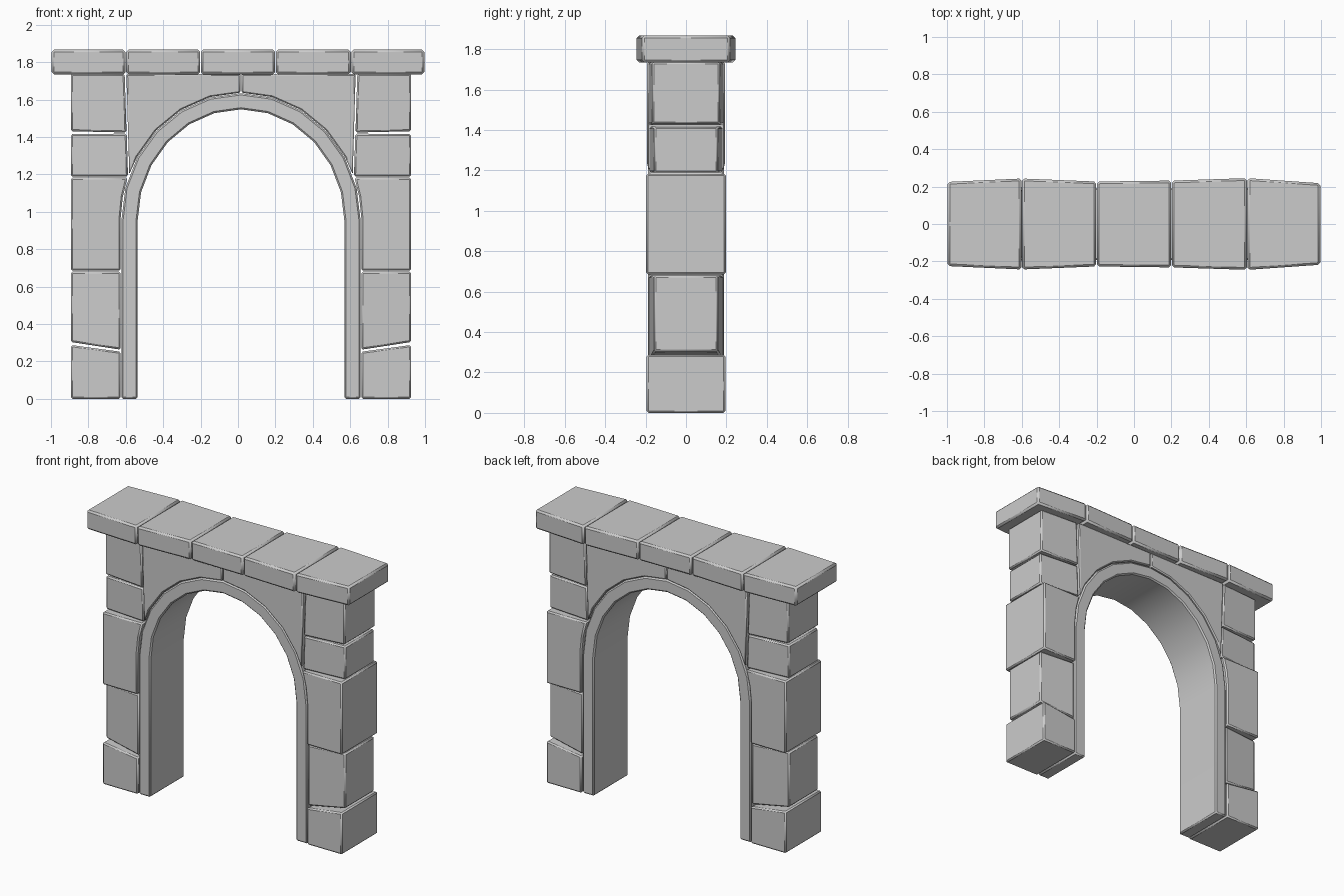
import bpy, bmesh
from math import sin, cos, radians

if "Cube" in bpy.data.objects:
    bpy.data.objects.remove(bpy.data.objects["Cube"])

CX = 0.016          # centre line of the arch body
SPRING = 0.95       # height where the arch starts to curve


def prism(name, outline, d0, d1=None, bevel=0.009):
    """Extrude an (x, z) outline through y; half depth runs from d0 at min x to d1 at max x."""
    d1 = d0 if d1 is None else d1
    xs = [p[0] for p in outline]
    lo, hi = min(xs), max(xs)
    bm = bmesh.new()
    rings = []
    for s in (-1, 1):
        rings.append([bm.verts.new((x, s * (d0 + (d1 - d0) * (x - lo) / (hi - lo)), z))
                      for x, z in outline])
    front, back = rings
    bm.faces.new(front)
    bm.faces.new(back[::-1])
    n = len(outline)
    for i in range(n):
        j = (i + 1) % n
        bm.faces.new((front[i], back[i], back[j], front[j]))
    bmesh.ops.recalc_face_normals(bm, faces=bm.faces[:])
    mesh = bpy.data.meshes.new(name)
    bm.to_mesh(mesh)
    bm.free()
    ob = bpy.data.objects.new(name, mesh)
    bpy.context.collection.objects.link(ob)
    mod = ob.modifiers.new("chamfer", 'BEVEL')
    mod.width = bevel
    mod.segments = 1
    mod.limit_method = 'ANGLE'
    mod.angle_limit = radians(35)
    mod.use_clamp_overlap = False
    bpy.ops.object.select_all(action='DESELECT')
    bpy.context.view_layer.objects.active = ob
    ob.select_set(True)
    bpy.ops.object.shade_smooth_by_angle(angle=radians(25))
    return ob


def curve(rx, rz, angles):
    return [(CX + rx * cos(radians(a)), SPRING + rz * sin(radians(a))) for a in angles]


# Arch band: straight legs and a slightly tall round top
steps = range(0, 181, 15)
outer = [(CX + 0.64, 0)] + curve(0.64, 0.684, steps) + [(CX - 0.64, 0)]
inner = [(CX + 0.553, 0)] + curve(0.553, 0.598, steps) + [(CX - 0.553, 0)]
prism("arch_band", outer + inner[::-1], 0.187)

# Pier stones: outline as (distance from centre, z), half depth at inner and outer ends
OUT = 0.91
stones = [
    ("pier_stone_1", [(0.643, 0), (OUT, 0), (OUT, 0.288), (0.643, 0.252)], 0.195, 0.195),
    ("pier_stone_2", [(0.643, 0.263), (OUT, 0.304), (OUT, 0.68), (0.643, 0.68)], 0.183, 0.158),
    ("pier_stone_3", [(0.643, 0.686), (OUT, 0.686), (OUT, 1.183), (0.607, 1.183),
                      (0.632, 1.08), (0.643, 0.97)], 0.197, 0.197),
    ("pier_stone_4", [(0.604, 1.189), (OUT, 1.189), (OUT, 1.416), (0.611, 1.418)], 0.182, 0.158),
    ("pier_stone_5", [(0.612, 1.424), (OUT, 1.431), (OUT, 1.737), (0.622, 1.737)], 0.187, 0.167),
]
# Spandrel: fills between the arch and the coping, one half per side
spandrel = [(x - CX, z) for x, z in curve(0.642, 0.687, (21.5, 30, 45, 60, 75))]
spandrel += [(0.003, SPRING + 0.687), (0.003, 1.737), (0.613, 1.737)]

for side, label in ((-1, "left"), (1, "right")):
    for name, pts, d_in, d_out in stones:
        depths = (d_in, d_out) if side > 0 else (d_out, d_in)
        prism(f"{label}_{name}", [(CX + side * x, z) for x, z in pts], *depths)
    prism(f"{label}_spandrel", [(CX + side * x, z) for x, z in spandrel], 0.192, bevel=0.007)

# Coping stones along the top, depth varying at each joint
joints = [(-0.998, 0.225), (-0.6, 0.243), (-0.2, 0.227), (0.2, 0.232), (0.605, 0.245), (0.998, 0.218)]
for i in range(5):
    (x0, d0), (x1, d1) = joints[i], joints[i + 1]
    x0, x1 = x0 + 0.002, x1 - 0.002
    prism(f"coping_stone_{i + 1}", [(x0, 1.735), (x1, 1.735), (x1, 1.867), (x0, 1.867)],
          d0, d1, bevel=0.012)
